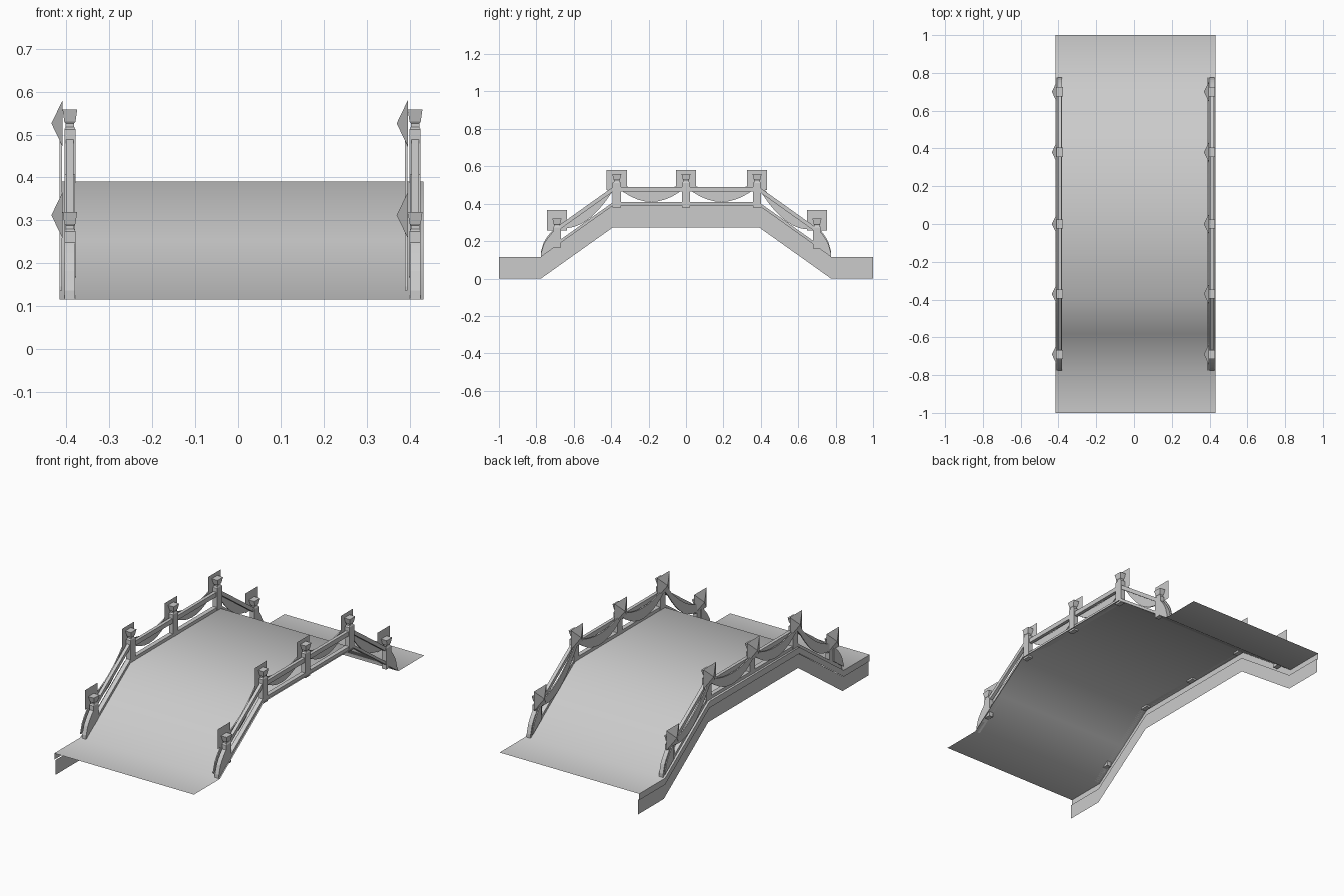
import bpy
import bmesh

cube = bpy.data.objects.get("Cube")
if cube:
    bpy.data.objects.remove(cube, do_unlink=True)

stone = bpy.data.materials.new("stone_grey")
stone.use_nodes = True
stone.diffuse_color = (0.6, 0.6, 0.6, 1)
stone.node_tree.nodes["Principled BSDF"].inputs["Base Color"].default_value = (0.6, 0.6, 0.6, 1)

RAMP_FOOT, RAMP_TOP = 0.775, 0.39
LOW, HIGH = 0.116, 0.39


def deck_z(y):
    """Height of the walking surface at y."""
    t = (RAMP_FOOT - abs(y)) / (RAMP_FOOT - RAMP_TOP)
    return LOW + (HIGH - LOW) * min(1, max(0, t))


def finish(name, bm):
    bmesh.ops.recalc_face_normals(bm, faces=bm.faces)
    mesh = bpy.data.meshes.new(name)
    bm.to_mesh(mesh)
    bm.free()
    mesh.materials.append(stone)
    obj = bpy.data.objects.new(name, mesh)
    bpy.context.collection.objects.link(obj)
    return obj


def ribbon(name, x0, x1, ys, bottom, top):
    """Slab between two height curves along y; a single sheet if x0 == x1."""
    bm = bmesh.new()
    rows = []
    for y in ys:
        row = [bm.verts.new((x0, y, bottom(y))), bm.verts.new((x0, y, top(y)))]
        if x1 != x0:
            row += [bm.verts.new((x1, y, top(y))), bm.verts.new((x1, y, bottom(y)))]
        rows.append(row)
    n = len(rows[0])
    for a, b in zip(rows, rows[1:]):
        for i in range(n if n == 4 else 1):
            j = (i + 1) % n
            bm.faces.new((a[i], a[j], b[j], b[i]))
    if n == 4:
        bm.faces.new(rows[0])
        bm.faces.new(rows[-1])
    return finish(name, bm)


def stack(name, x, y, levels):
    """Square-section pillar lofted through (z, half x, half y) levels."""
    bm = bmesh.new()
    rings = [[bm.verts.new((x + sx * hx, y + sy * hy, z))
              for sx, sy in ((-1, -1), (1, -1), (1, 1), (-1, 1))]
             for z, hx, hy in levels]
    for a, b in zip(rings, rings[1:]):
        for i in range(4):
            j = (i + 1) % 4
            bm.faces.new((a[i], a[j], b[j], b[i]))
    bm.faces.new(rings[0])
    bm.faces.new(rings[-1])
    return finish(name, bm)


def pyramid_plate(name, x, y, z, half=0.054, depth=0.026):
    """Square plate rising to a shallow point towards -x."""
    bm = bmesh.new()
    base = [bm.verts.new((x, y + a * half, z + b * half))
            for a, b in ((-1, -1), (1, -1), (1, 1), (-1, 1))]
    tip = bm.verts.new((x - depth, y, z))
    bm.faces.new(base)
    for i in range(4):
        bm.faces.new((base[i], base[(i + 1) % 4], tip))
    return finish(name, bm)


# Walking surface: one open smooth sheet
bm = bmesh.new()
mid = (RAMP_FOOT + RAMP_TOP) / 2
stations = [-1, -RAMP_FOOT, -mid, -RAMP_TOP, 0, RAMP_TOP, mid, RAMP_FOOT, 1]
pairs = [[bm.verts.new((x, y, deck_z(y))) for x in (-0.416, 0.432)] for y in stations]
for a, b in zip(pairs, pairs[1:]):
    bm.faces.new((a[0], a[1], b[1], b[0]))
deck = finish("deck", bm)
for p in deck.data.polygons:
    p.use_smooth = True

# Side skirt on one edge: a trim band with a slightly recessed sheet below
edge = [-1, -RAMP_FOOT, -RAMP_TOP, RAMP_TOP, RAMP_FOOT, 1]
ribbon("skirt_trim", -0.416, -0.416, edge, lambda y: deck_z(y) - 0.035, deck_z)
ribbon("skirt_panel", -0.408, -0.408, edge,
       lambda y: deck_z(y) - LOW, lambda y: deck_z(y) - 0.035)

# Railings: the same design repeated on both edges
posts = [-0.69, -0.37, 0.0, 0.38, 0.70]
for side, cx in (("right", -0.392), ("left", 0.413)):
    # Kerb and handrail follow the deck
    ribbon(side + "_kerb", cx - 0.012, cx + 0.012, edge[1:-1],
           deck_z, lambda y: deck_z(y) + 0.018)
    ribbon(side + "_handrail", cx - 0.009, cx + 0.009,
           [posts[0], -RAMP_TOP, RAMP_TOP, posts[-1]],
           lambda y: deck_z(y) + 0.075, lambda y: deck_z(y) + 0.1)

    for i, y in enumerate(posts):
        end = abs(y) > 0.5
        cap = 0.32 if end else 0.558
        # Post with a pinched neck and flared cap
        stack(f"{side}_post_{i}", cx, y, [
            (deck_z(y) - 0.01, 0.013, 0.022), (cap - 0.046, 0.013, 0.022),
            (cap - 0.04, 0.010, 0.014), (cap - 0.032, 0.010, 0.014),
            (cap - 0.028, 0.013, 0.017), (cap, 0.017, 0.024)])
        pyramid_plate(f"{side}_plate_{i}", cx - 0.017, y, 0.312 if end else 0.526)

    # Sagging drapes between neighbouring posts
    for i, (a, b) in enumerate(zip(posts, posts[1:])):
        def sag(y, a=a, b=b):
            t = (y - a) / (b - a)
            return 4 * t * (1 - t)

        ribbon(f"{side}_drape_{i}", cx - 0.024, cx - 0.018,
               [a + (b - a) * k / 10 for k in range(11)],
               lambda y: deck_z(y) + 0.10 - 0.08 * sag(y),
               lambda y: deck_z(y) + 0.125 - 0.045 * sag(y))

    # Curved wings where the railing meets the ground
    for s, label in ((-1, "front"), (1, "back")):
        y0 = posts[0] if s < 0 else posts[-1]
        y1 = s * RAMP_FOOT

        def wing_top(y):
            t = (y1 - y) / (y1 - y0)
            return LOW + 0.02 + 0.135 * max(0, t) ** 0.6

        ys = [y0 + (y1 - y0) * k / 6 for k in range(7)]
        ribbon(f"{side}_{label}_wing", cx - 0.012, cx + 0.012, ys, deck_z, wing_top)
        ribbon(f"{side}_{label}_end_drape", cx - 0.024, cx - 0.018, ys,
               lambda y: deck_z(y) + 0.02, lambda y: wing_top(y) + 0.01)
